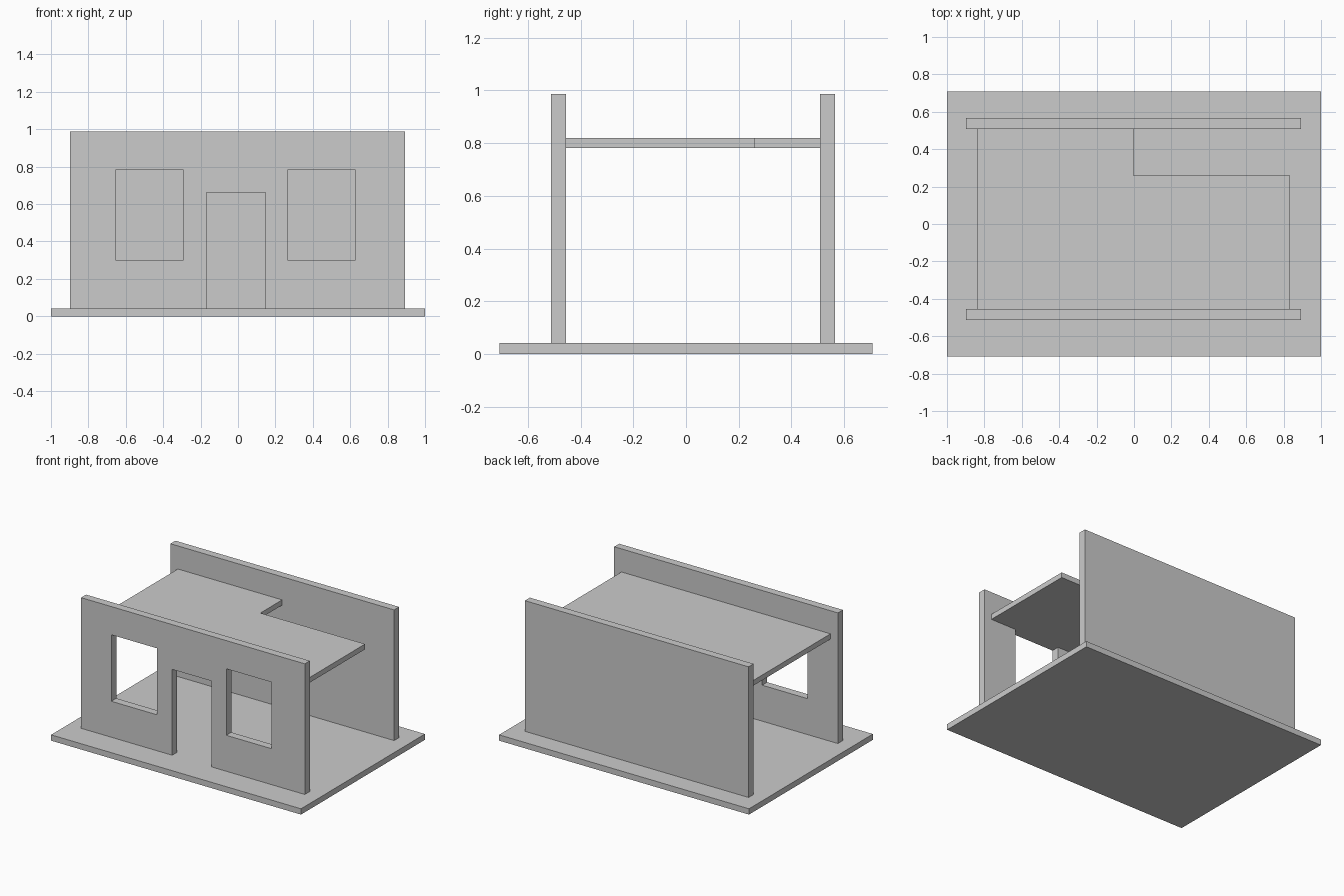
import bpy, bmesh

if "Cube" in bpy.data.objects:
    bpy.data.objects.remove(bpy.data.objects["Cube"])

FLOOR, WALL_TOP = 0.042, 0.987
WALL_X = (-0.897, 0.893)


def prism(name, outline, z0, z1):
    """Extrude a counter-clockwise xy outline from z0 to z1."""
    bm = bmesh.new()
    face = bm.faces.new([bm.verts.new((x, y, z0)) for x, y in outline])
    top = bmesh.ops.extrude_face_region(bm, geom=[face], use_keep_orig=True)["geom"]
    for v in top:
        if isinstance(v, bmesh.types.BMVert):
            v.co.z = z1
    bmesh.ops.recalc_face_normals(bm, faces=bm.faces)
    mesh = bpy.data.meshes.new(name)
    bm.to_mesh(mesh)
    bm.free()
    obj = bpy.data.objects.new(name, mesh)
    bpy.context.collection.objects.link(obj)
    return obj


def box(name, x, y, z):
    return prism(name, [(x[0], y[0]), (x[1], y[0]), (x[1], y[1]), (x[0], y[1])], *z)


def cut(target, cutter):
    """Subtract the cutter from the target, then discard it."""
    cutter.hide_render = True
    mod = target.modifiers.new("opening", 'BOOLEAN')
    mod.operation, mod.solver, mod.object = 'DIFFERENCE', 'EXACT', cutter
    bpy.context.view_layer.objects.active = target
    bpy.ops.object.modifier_apply(modifier=mod.name)
    bpy.data.objects.remove(cutter)


# ground slab
box("base_slab", (-1, 1), (-0.708, 0.708), (0, FLOOR))

# long walls
box("back_wall", WALL_X, (0.509, 0.566), (FLOOR, WALL_TOP))
front = box("front_wall", WALL_X, (-0.512, -0.455), (FLOOR, WALL_TOP))

# door and two windows
openings = {
    "door": ((-0.168, 0.147), (-0.1, 0.663)),
    "left_window": ((-0.655, -0.291), (0.302, 0.783)),
    "right_window": ((0.265, 0.628), (0.302, 0.783)),
}
for name, (x, z) in openings.items():
    cut(front, box(name + "_cutter", x, (-0.6, -0.4), z))

# upper floor with a stairwell notch in the back right corner
prism("upper_floor", [(-0.838, -0.455), (0.835, -0.455), (0.835, 0.26),
                      (-0.003, 0.26), (-0.003, 0.509), (-0.838, 0.509)], 0.782, 0.82)
